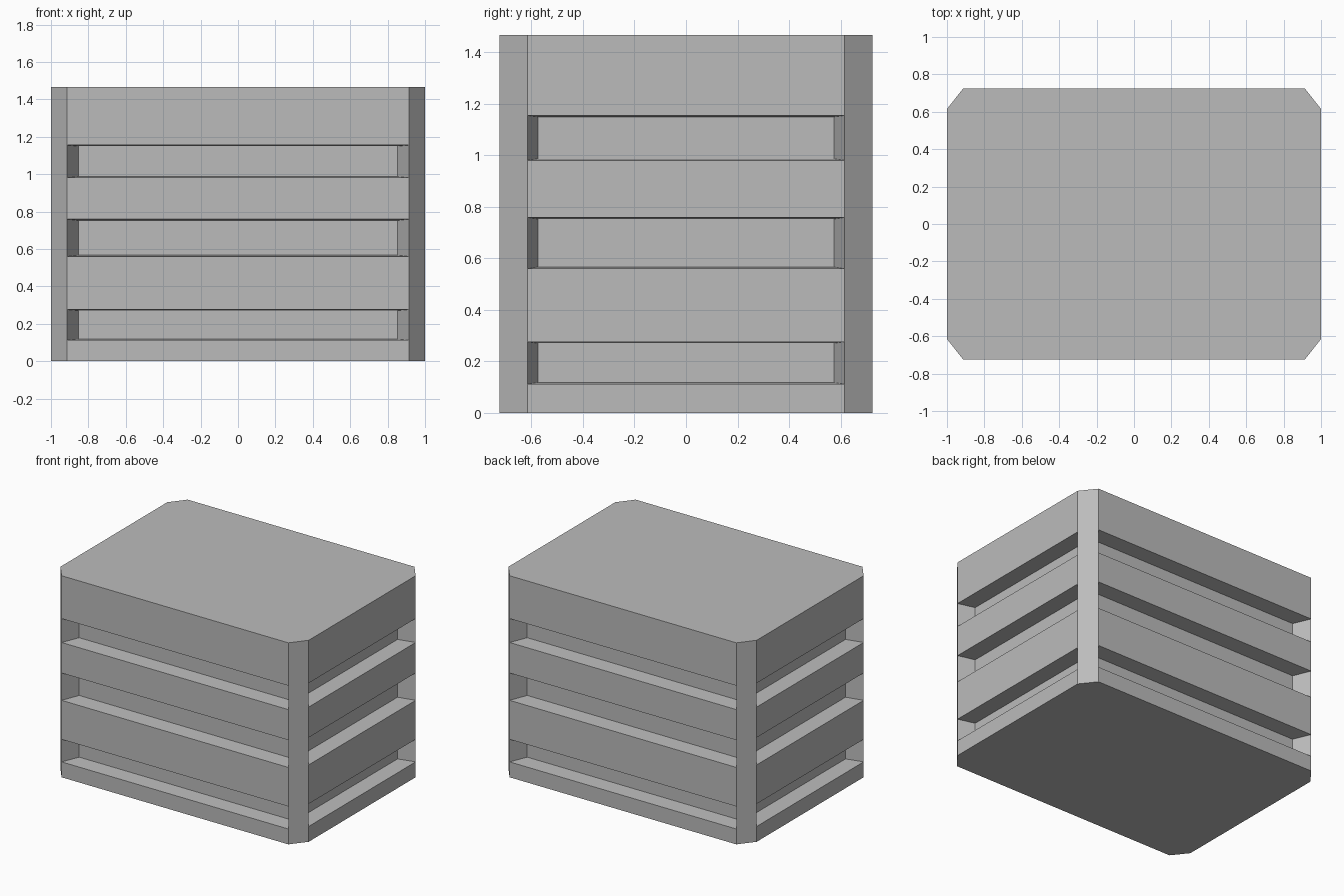
import bpy, bmesh
from mathutils import Vector

if "Cube" in bpy.data.objects:
    bpy.data.objects.remove(bpy.data.objects["Cube"])

# Chamfered plan outline, counter-clockwise, mirrored from one corner
X, Y, CX, CY = 1.0, 0.725, 0.913, 0.615
outline = [(CX, -Y), (X, -CY), (X, CY), (CX, Y),
           (-CX, Y), (-X, CY), (-X, -CY), (-CX, -Y)]

# Horizontal bands: every second one is a recessed slot
levels = [0, 0.112, 0.276, 0.56, 0.759, 0.981, 1.155, 1.467]
DEPTH, TAPER = 0.118, 0.935

bm = bmesh.new()
rings = [[bm.verts.new((x, y, z)) for x, y in outline] for z in levels]
bm.faces.new(list(reversed(rings[0])))
bm.faces.new(rings[-1])

# Crate walls
slots = []
for band, (low, high) in enumerate(zip(rings, rings[1:])):
    for i in range(8):
        j = (i + 1) % 8
        face = bm.faces.new((low[i], low[j], high[j], high[i]))
        if band % 2 == 1 and i % 2 == 1:
            slots.append(face)

# Slots pushed into the four flat sides with slightly tapered ends
bm.normal_update()
for face in bmesh.ops.extrude_discrete_faces(bm, faces=slots)["faces"]:
    normal = Vector(face.normal)
    centre = face.calc_center_median()
    for v in face.verts:
        v.co = centre + (v.co - centre) * TAPER - normal * DEPTH

bmesh.ops.recalc_face_normals(bm, faces=bm.faces[:])
mesh = bpy.data.meshes.new("slotted_crate")
bm.to_mesh(mesh)
bm.free()
crate = bpy.data.objects.new("slotted_crate", mesh)
bpy.context.collection.objects.link(crate)

# Mid grey finish
grey = bpy.data.materials.new("mid_grey")
grey.diffuse_color = (0.5, 0.5, 0.5, 1)
grey.use_nodes = True
grey.node_tree.nodes["Principled BSDF"].inputs["Base Color"].default_value = grey.diffuse_color
mesh.materials.append(grey)
